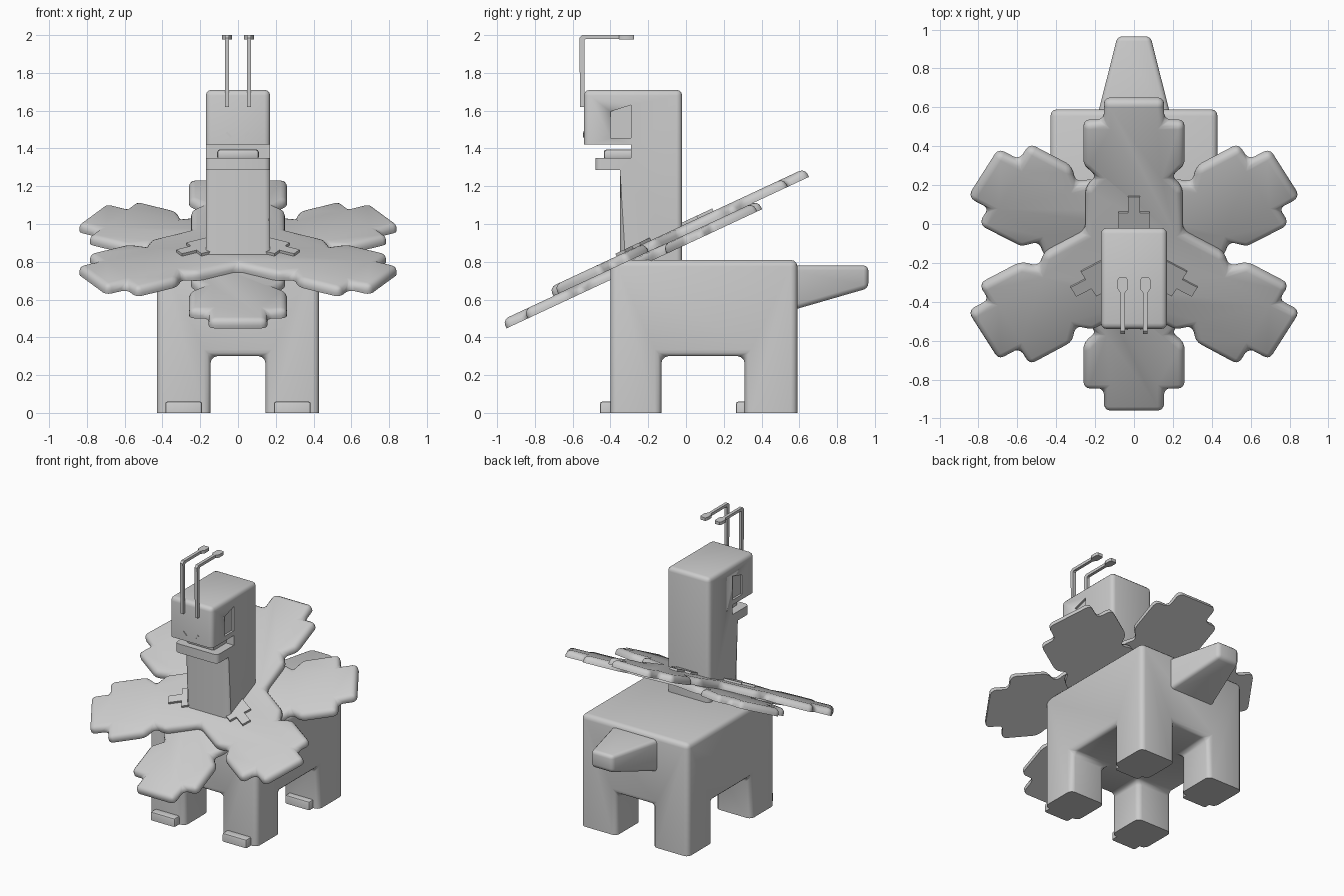
import bpy, bmesh, math
from mathutils import Vector, Matrix

if "Cube" in bpy.data.objects:
    bpy.data.objects.remove(bpy.data.objects["Cube"])

grey = bpy.data.materials.new("plain grey")
grey.diffuse_color = (0.6, 0.6, 0.6, 1)
grey.use_nodes = True
grey.node_tree.nodes["Principled BSDF"].inputs["Base Color"].default_value = grey.diffuse_color


def finish(bm, name, edges=None, width=0.03, segs=3):
    """Bevel the edges picked by a rule, then make a smooth-by-angle object."""
    bmesh.ops.recalc_face_normals(bm, faces=bm.faces)
    if edges:
        chosen = [e for e in bm.edges if edges(e)]
        bmesh.ops.bevel(bm, geom=chosen, offset=width, segments=segs,
                        profile=0.5, affect='EDGES', clamp_overlap=True)
    me = bpy.data.meshes.new(name)
    bm.to_mesh(me)
    bm.free()
    me.materials.append(grey)
    ob = bpy.data.objects.new(name, me)
    bpy.context.collection.objects.link(ob)
    bpy.ops.object.select_all(action='DESELECT')
    ob.select_set(True)
    bpy.context.view_layer.objects.active = ob
    bpy.ops.object.shade_smooth_by_angle(angle=math.radians(40))
    return ob


def prism(pts, offset):
    """Extrude a 3D outline along a vector."""
    bm = bmesh.new()
    face = bm.faces.new([bm.verts.new(p) for p in pts])
    new = bmesh.ops.extrude_face_region(bm, geom=[face], use_keep_orig=True)['geom']
    bmesh.ops.translate(bm, verts=[v for v in new if isinstance(v, bmesh.types.BMVert)],
                        vec=offset)
    return bm


def side_prism(profile, x0, x1):
    return prism([(x0, y, z) for y, z in profile], (x1 - x0, 0, 0))


def box(x0, x1, y0, y1, z0, z1):
    return side_prism([(y0, z0), (y1, z0), (y1, z1), (y0, z1)], x0, x1)


def mid(e):
    return (e.verts[0].co + e.verts[1].co) / 2


def direction(e):
    return (e.verts[1].co - e.verts[0].co).normalized()


# body with four legs, from a 3 x 3 x 2 block of cells
xs, ys, zs = (-.43, -.145, .145, .43), (-.4, -.13, .31, .59), (0, .3, .81)
cells = {(i, j, k) for i in range(3) for j in range(3) for k in range(2)
         if k == 1 or (i != 1 and j != 1)}
bm = bmesh.new()
for c in cells:
    for a in range(3):
        for s in (0, 1):
            n = list(c)
            n[a] += 2 * s - 1
            if tuple(n) in cells:
                continue
            quad = []
            for u, v in ((0, 0), (1, 0), (1, 1), (0, 1)):
                q = list(c)
                q[a] += s
                q[(a + 1) % 3] += u
                q[(a + 2) % 3] += v
                quad.append(bm.verts.new((xs[q[0]], ys[q[1]], zs[q[2]])))
            bm.faces.new(quad)
bmesh.ops.remove_doubles(bm, verts=bm.verts, dist=1e-4)
bmesh.ops.recalc_face_normals(bm, faces=bm.faces)
bmesh.ops.dissolve_limit(bm, angle_limit=0.02, verts=bm.verts, edges=bm.edges)
finish(bm, "body_and_legs",
       lambda e: mid(e).z > 0.01 and e.calc_face_angle(0) > 0.5, 0.035)

# toe plates
for side in (-1, 1):
    for label, y in (("front", -.455), ("back", .265)):
        xa, xb = sorted((side * .19, side * .385))
        finish(box(xa, xb, y, y + .08, 0, .06), label + "_toes",
               lambda e: mid(e).z > .05 or abs(direction(e).z) > .9, 0.012, 2)

# tapered tail
bm = bmesh.new()
for y, hw, z0 in ((.55, .19, .54), (.965, .085, .66)):
    for x, z in ((-hw, z0), (hw, z0), (hw, .78), (-hw, .78)):
        bm.verts.new((x, y, z))
bmesh.ops.convex_hull(bm, input=bm.verts)
bmesh.ops.dissolve_limit(bm, angle_limit=0.02, verts=bm.verts, edges=bm.edges)
finish(bm, "tail", lambda e: mid(e).y > .6, 0.025)

# neck, head and lower jaw in one side profile
profile = [(-.02, .8), (-.02, 1.71), (-.54, 1.71), (-.54, 1.42), (-.29, 1.42),
           (-.29, 1.35), (-.48, 1.35), (-.48, 1.285), (-.35, 1.285), (-.35, .8)]
head = finish(side_prism(profile, -.17, .17), "neck_and_head",
              lambda e: mid(e).z > 1.7 or
              (abs(direction(e).z) > .9 and abs(mid(e).y + .29) > .01), 0.03)

# recessed eyes
eye = [(-.4, 1.455), (-.29, 1.455), (-.29, 1.63), (-.4, 1.595)]
for side in (-1, 1):
    cutter = finish(side_prism(eye, side * .155, side * .22), "eye_cutter")
    cutter.hide_render = True
    cutter.hide_set(True)
    cut = head.modifiers.new("eye recess", 'BOOLEAN')
    cut.operation, cut.object, cut.solver = 'DIFFERENCE', cutter, 'EXACT'

# tongue
finish(box(-.11, .11, -.435, -.28, 1.34, 1.395), "tongue",
       lambda e: mid(e).y < -.3, 0.015, 2)

for side in (-1, 1):
    # slanted nostril plate
    bm = box(-.018, .018, -.545, -.53, -.005, .005)
    bmesh.ops.rotate(bm, verts=bm.verts, matrix=Matrix.Rotation(-side * math.radians(45), 3, 'Y'))
    bmesh.ops.translate(bm, verts=bm.verts, vec=(side * .048, 0, 1.473))
    finish(bm, "nostril")
    # antenna rod, bent backwards, with a wider tip
    x = side * .058
    rod = [(-.56, 1.62), (-.538, 1.62), (-.538, 1.972), (-.53, 1.98), (-.3, 1.98),
           (-.3, 2), (-.55, 2), (-.565, 1.985)]
    finish(side_prism(rod, x - .011, x + .011), "antenna")
    tip = [(-.011, -.355), (.011, -.355), (.026, -.335), (.026, -.285),
           (.018, -.275), (-.018, -.275), (-.026, -.285), (-.026, -.335)]
    finish(prism([(x + u, y, 1.978) for u, y in tip], (0, 0, .022)), "antenna_tip")

# flower collar: two three-petalled layers plus small sepals, tilted about the neck
TILT = math.radians(25)


def star(half, z0, thick, turn):
    """Three-fold outline from one half arm, extruded upwards."""
    arm = half + [(-x, y) for x, y in reversed(half[1:])]
    pts = []
    for k in range(3):
        rot = Matrix.Rotation(turn + k * math.tau / 3, 3, 'Z')
        pts += [rot @ Vector((x, y, z0)) for x, y in arm]
    return prism(pts, (0, 0, thick))


def tilt(ob):
    ob.matrix_world = Matrix.Translation((0, -.16, .871)) @ Matrix.Rotation(TILT, 4, 'X')


petal = [(.25, .25 / math.sqrt(3)), (.25, .39), (.19, .455), (.26, .52),
         (.26, .77), (.155, .77), (.155, .895)]
for name, z0, turn in (("upper_petals", 0, 0), ("lower_petals", -.05, math.pi)):
    tilt(finish(star(petal, z0, .05, turn), name,
                lambda e, z0=z0: mid(e).z > z0 + .01, 0.034))

sepal = [(.08, .08 / math.sqrt(3)), (.08, .27), (.03, .27), (.03, .36)]
tilt(finish(star(sepal, .045, .02, 0), "sepals"))
